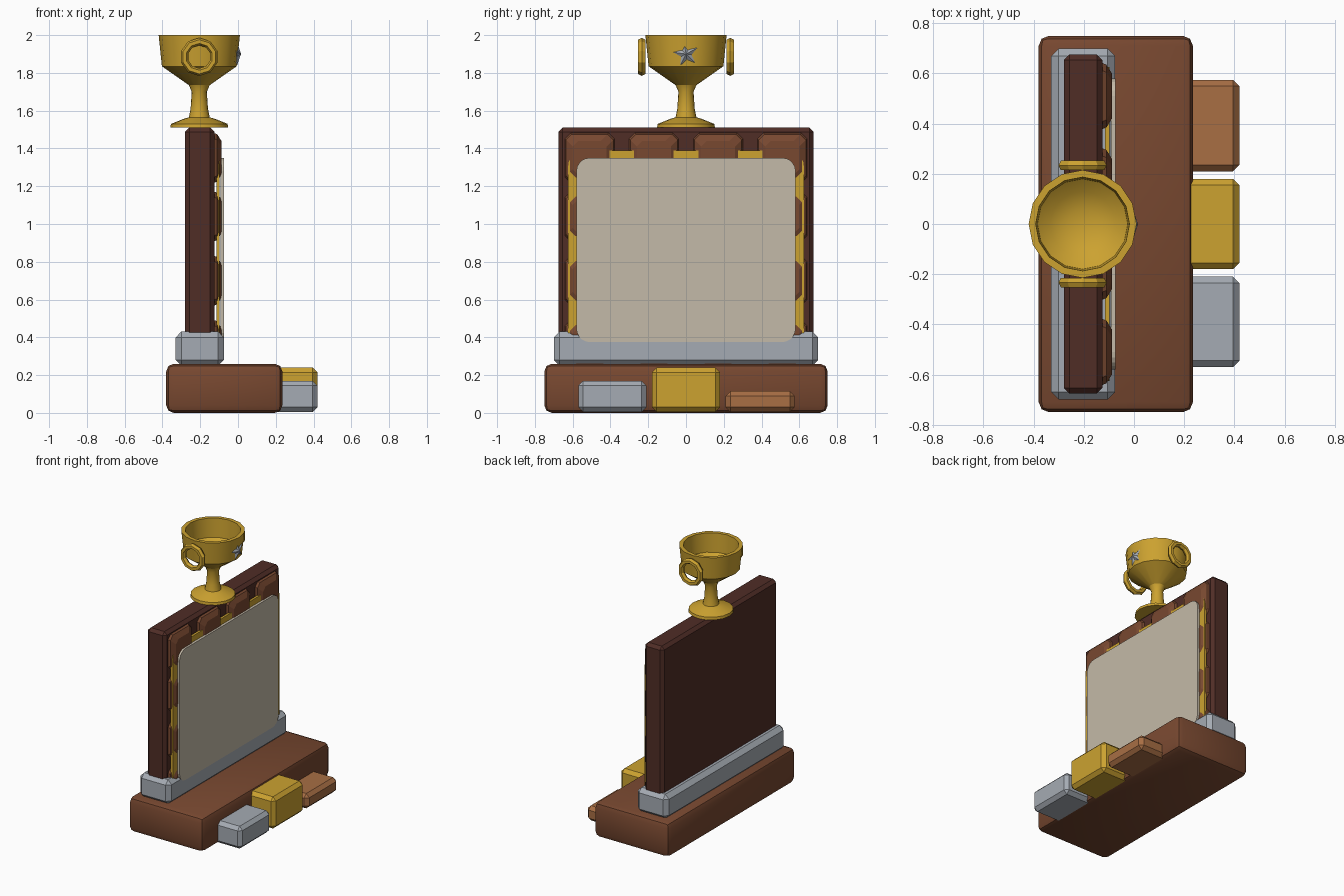
import bpy, bmesh, math
from mathutils import Matrix, Vector

if "Cube" in bpy.data.objects:
    bpy.data.objects.remove(bpy.data.objects["Cube"])


def material(name, rgb):
    m = bpy.data.materials.new(name)
    lin = [((c / 255 + 0.055) / 1.055) ** 2.4 for c in rgb]
    m.diffuse_color = (*lin, 1)
    m.use_nodes = True
    m.node_tree.nodes["Principled BSDF"].inputs["Base Color"].default_value = m.diffuse_color
    return m


BROWN = material("brown wood", (120, 72, 48))
DARK = material("dark wood", (80, 45, 38))
GOLD = material("gold", (204, 162, 48))
SILVER = material("silver", (165, 171, 179))
BRONZE = material("bronze", (168, 110, 68))
CREAM = material("cream", (196, 186, 168))


def finish(name, bm, mat, smooth=None):
    bmesh.ops.recalc_face_normals(bm, faces=bm.faces[:])
    me = bpy.data.meshes.new(name)
    bm.to_mesh(me)
    bm.free()
    ob = bpy.data.objects.new(name, me)
    bpy.context.collection.objects.link(ob)
    me.materials.append(mat)
    if smooth:
        bpy.ops.object.select_all(action='DESELECT')
        ob.select_set(True)
        bpy.context.view_layer.objects.active = ob
        bpy.ops.object.shade_smooth_by_angle(angle=math.radians(smooth))
    return ob


def block(name, x, y, z, mat, bevel, segments=1, smooth=None):
    bm = bmesh.new()
    bmesh.ops.create_cube(bm, size=1)
    for v in bm.verts:
        v.co = [lo + (c + 0.5) * (hi - lo) for c, (lo, hi) in zip(v.co, (x, y, z))]
    bmesh.ops.bevel(bm, geom=bm.edges[:], offset=bevel, segments=segments,
                    profile=0.5, affect='EDGES')
    return finish(name, bm, mat, smooth)


def rounded_plate(name, x, half_y, z, r, mat):
    """Upright plate with rounded corners, facing +x."""
    bm = bmesh.new()
    pts = []
    corners = [(half_y - r, z[1] - r), (r - half_y, z[1] - r),
               (r - half_y, z[0] + r), (half_y - r, z[0] + r)]
    for i, (cy, cz) in enumerate(corners):
        for k in range(6):
            a = math.pi / 2 * (i + k / 5)
            pts.append((x[0], cy + r * math.cos(a), cz + r * math.sin(a)))
    face = bm.faces.new([bm.verts.new(p) for p in pts])
    out = bmesh.ops.extrude_face_region(bm, geom=[face])
    bmesh.ops.translate(bm, vec=(x[1] - x[0], 0, 0),
                        verts=[g for g in out["geom"] if isinstance(g, bmesh.types.BMVert)])
    return finish(name, bm, mat)


# Base, plinth and upright board
block("base", (-0.38, 0.235), (-0.75, 0.75), (0, 0.26), BROWN, 0.04, 2, 40)
block("plinth", (-0.33, -0.075), (-0.70, 0.70), (0.25, 0.43), SILVER, 0.03)
block("back_board", (-0.28, -0.125), (-0.675, 0.675), (0.30, 1.51), DARK, 0.022)

# Podium steps
block("second_step", (0.15, 0.42), (-0.57, -0.21), (0.005, 0.17), SILVER, 0.025)
block("first_step", (0.15, 0.42), (-0.18, 0.18), (0.005, 0.24), GOLD, 0.025)
block("third_step", (0.15, 0.42), (0.21, 0.575), (0.005, 0.115), BRONZE, 0.025)

# Raised tiles: four columns by four rows, tapering towards the front
bm = bmesh.new()
for cy in (-0.51, -0.17, 0.17, 0.51):
    for cz in (0.36, 0.70, 1.04, 1.35):
        rings = []
        for x, h in ((-0.135, 0.135), (-0.11, 0.125), (-0.088, 0.09)):
            c = 0.03
            outline = [(h, c - h), (h, h - c), (h - c, h), (c - h, h),
                       (-h, h - c), (-h, c - h), (c - h, -h), (h - c, -h)]
            rings.append([bm.verts.new((x, cy + a, cz + b)) for a, b in outline])
        for r0, r1 in zip(rings, rings[1:]):
            for i in range(8):
                j = (i + 1) % 8
                bm.faces.new((r0[i], r0[j], r1[j], r1[i]))
        bm.faces.new(rings[0])
        bm.faces.new(rings[-1])
finish("tiles", bm, BROWN)

# Gold backing and cream plaque
rounded_plate("plaque_backing", (-0.115, -0.097), 0.625, (0.34, 1.39), 0.09, GOLD)
rounded_plate("plaque", (-0.092, -0.073), 0.58, (0.375, 1.35), 0.07, CREAM)

# Cup: turned profile, with a hollow bowl
CUP = Vector((-0.205, 0, 0))
SIDES = 16
profile = [(0.153, 1.51), (0.150, 1.53), (0.085, 1.556), (0.055, 1.565),
           (0.046, 1.61), (0.040, 1.70), (0.055, 1.735), (0.198, 1.835),
           (0.215, 2.0), (0.187, 2.0), (0.180, 1.86), (0.13, 1.82), (0.06, 1.79)]
bm = bmesh.new()
rings = [[bm.verts.new(CUP + Vector((r * math.cos(a), r * math.sin(a), z)))
          for a in (2 * math.pi * i / SIDES for i in range(SIDES))] for r, z in profile]
for r0, r1 in zip(rings, rings[1:]):
    for i in range(SIDES):
        j = (i + 1) % SIDES
        bm.faces.new((r0[i], r0[j], r1[j], r1[i]))
bm.faces.new(rings[0])
bm.faces.new(rings[-1])
finish("cup", bm, GOLD, 30)

# Ring handles on both sides
for side, name in ((-1, "left_handle"), (1, "right_handle")):
    bm = bmesh.new()
    rings = []
    for i in range(10):
        a = 2 * math.pi * (i + 0.5) / 10
        ring = []
        for k in range(6):
            b = 2 * math.pi * k / 6
            r = 0.081 + 0.02 * math.cos(b)
            ring.append(bm.verts.new((CUP.x + r * math.cos(a),
                                      side * 0.234 + 0.022 * math.sin(b),
                                      1.885 + r * math.sin(a))))
        rings.append(ring)
    for i in range(10):
        r0, r1 = rings[i], rings[(i + 1) % 10]
        for k in range(6):
            m = (k + 1) % 6
            bm.faces.new((r0[k], r0[m], r1[m], r1[k]))
    finish(name, bm, GOLD)

# Faceted star on the front of the cup
bm = bmesh.new()
rim = []
for i in range(10):
    a = math.radians(100 + 36 * i)
    r = 0.067 if i % 2 == 0 else 0.03
    rim.append(bm.verts.new((-0.005, r * math.cos(a), 1.9 + r * math.sin(a))))
front = bm.verts.new((0.016, 0, 1.9))
back = bm.verts.new((-0.025, 0, 1.9))
for i in range(10):
    j = (i + 1) % 10
    bm.faces.new((rim[i], rim[j], front))
    bm.faces.new((rim[j], rim[i], back))
finish("star", bm, SILVER)
